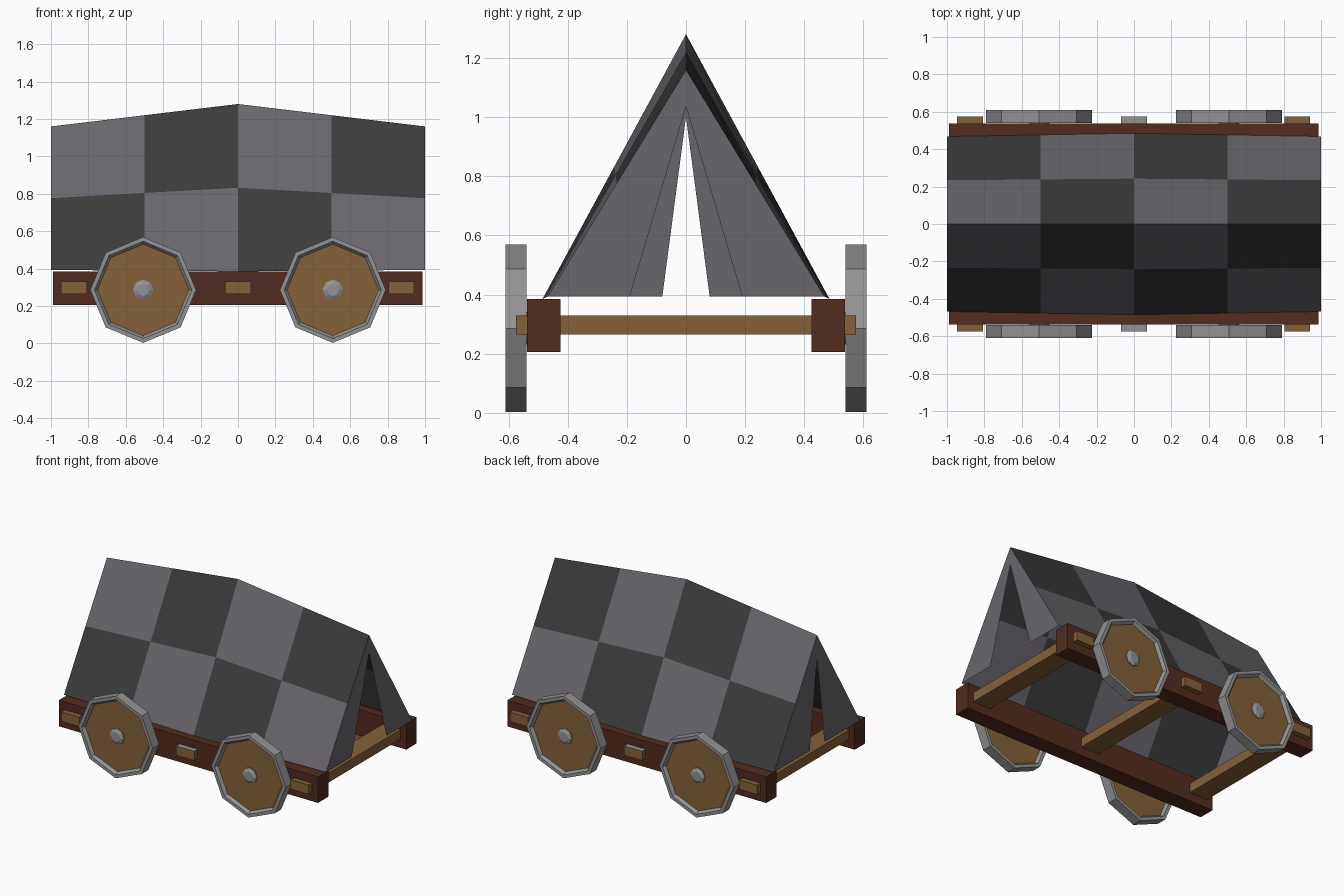
import bpy
from math import cos, sin, pi

if "Cube" in bpy.data.objects:
    bpy.data.objects.remove(bpy.data.objects["Cube"])


def mat(name, r, g, b):
    m = bpy.data.materials.new(name)
    m.diffuse_color = (r, g, b, 1)
    m.use_nodes = True
    m.node_tree.nodes["Principled BSDF"].inputs["Base Color"].default_value = m.diffuse_color
    return m


DARK_WOOD = mat("dark_wood", .085, .025, .014)
WOOD = mat("wood", .23, .12, .04)
METAL = mat("metal", .29, .29, .29)
LIGHT_CLOTH = mat("light_cloth", .14, .133, .15)
DARK_CLOTH = mat("dark_cloth", .044, .044, .044)


def make(name, verts, faces, mats, indices=None):
    me = bpy.data.meshes.new(name)
    me.from_pydata(verts, [], faces)
    for m in mats:
        me.materials.append(m)
    if indices:
        me.polygons.foreach_set("material_index", indices)
    ob = bpy.data.objects.new(name, me)
    bpy.context.collection.objects.link(ob)
    return ob


def box(name, x, y, z, m):
    verts = [(a, b, c) for a in x for b in y for c in z]
    faces = [(0, 1, 3, 2), (4, 6, 7, 5), (0, 4, 5, 1),
             (2, 3, 7, 6), (0, 2, 6, 4), (1, 5, 7, 3)]
    return make(name, verts, faces, [m])


def lathe(name, cx, cz, side, profile, m, closed=False, n=8):
    """Revolve (radius, y) points round the axle; open profiles get end caps."""
    verts = [(cx + r * cos(2 * pi * k / n), side * y, cz + r * sin(2 * pi * k / n))
             for r, y in profile for k in range(n)]
    p = len(profile)
    faces = []
    for i in range(p if closed else p - 1):
        j = (i + 1) % p
        for k in range(n):
            q = (k + 1) % n
            faces.append((i * n + k, i * n + q, j * n + q, j * n + k))
    if not closed:
        faces.append(tuple(reversed(range(n))))
        faces.append(tuple(range((p - 1) * n, p * n)))
    # outward winding on either side of the cart
    if side > 0:
        faces = [tuple(reversed(f)) for f in faces]
    return make(name, verts, faces, [m])


# side rails and wheels
for s, label in ((-1, "front"), (1, "back")):
    box(label + "_rail", (-.99, .987), sorted((s * .425, s * .538)), (.205, .385), DARK_WOOD)
    for cx, end in ((-.507, "left"), (.507, "right")):
        tag = f"{label}_{end}_"
        lathe(tag + "wheel_rim", cx, .286, s,
              [(.283, .54), (.283, .61), (.26, .61), (.243, .588), (.243, .562), (.26, .54)],
              METAL, closed=True)
        lathe(tag + "wheel_disc", cx, .286, s, [(.25, .56), (.25, .59)], WOOD)
        lathe(tag + "wheel_hub", cx, .286, s,
              [(.055, .535), (.055, .597), (.033, .608)], METAL)

# cross beams poking through the rails
for x, label in ((-.877, "left"), (0, "middle"), (.873, "right")):
    beam = box(label + "_cross_beam", (x - .069, x + .069), (-.575, .575), (.265, .33), WOOD)
    if label == "middle":
        beam.data.materials.append(METAL)
        beam.data.polygons[5].material_index = 1

# checkered canopy: 5 stations along x, from front eave over the ridge to back eave
verts, faces, checks = [], [], []
for i in range(5):
    x = -1 + i * .5
    t = 1 - abs(x)
    ridge, eave, half = 1.16 + .12 * t, .393 - .008 * t, .468 + .017 * t
    for j in range(-2, 3):
        f = abs(j) / 2
        verts.append((x, half * j / 2, ridge + (eave - ridge) * f))
for i in range(4):
    for j in range(4):
        a = i * 5 + j
        faces.append((a, a + 5, a + 6, a + 1))
        outer = j in (0, 3)
        checks.append((i + outer) % 2)
make("canopy", verts, faces, [LIGHT_CLOTH, DARK_CLOTH], checks)

# end flaps with a tall triangular doorway
for x, gap, top, label in ((1, .19, 1.035, "right"), (-1, .08, 1.0, "left")):
    pts = [(x, 0, 1.16), (x, 0, top)]
    for s in (-1, 1):
        pts += [(x, s * .468, .393), (x, s * gap, .393)]
    flaps = [(0, 2, 3, 1), (0, 1, 5, 4)]
    if x < 0:
        flaps = [tuple(reversed(f)) for f in flaps]
    make(label + "_end_flaps", pts, flaps, [LIGHT_CLOTH])
